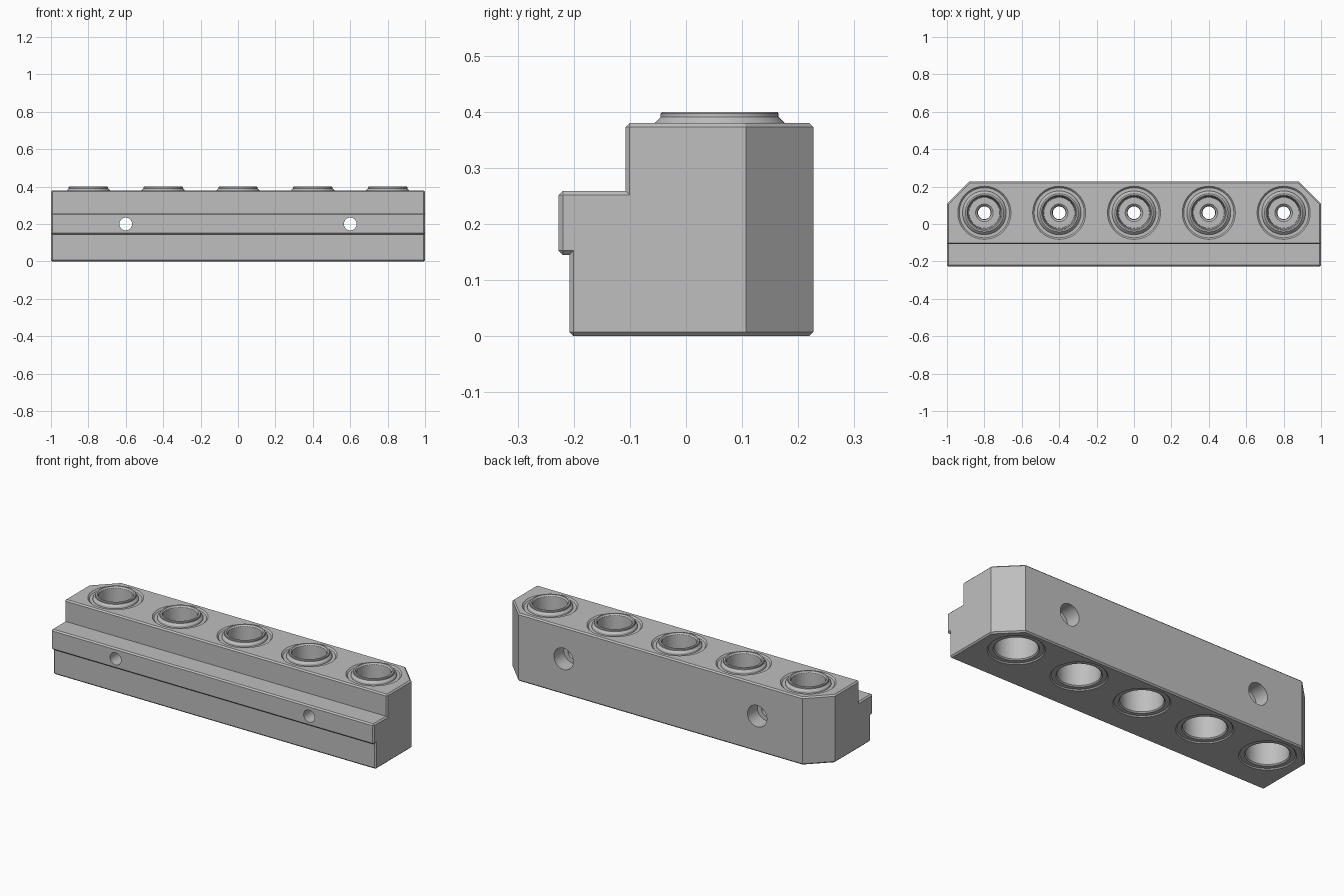
import bpy, bmesh, math
from mathutils import Matrix, Vector

if "Cube" in bpy.data.objects:
    bpy.data.objects.remove(bpy.data.objects["Cube"])

grey = bpy.data.materials.new("machined grey")
grey.use_nodes = True
grey.diffuse_color = (0.52, 0.52, 0.52, 1)
grey.node_tree.nodes["Principled BSDF"].inputs["Base Color"].default_value = grey.diffuse_color


def make_object(name, bm):
    bmesh.ops.recalc_face_normals(bm, faces=bm.faces)
    mesh = bpy.data.meshes.new(name)
    bm.to_mesh(mesh)
    bm.free()
    mesh.materials.append(grey)
    ob = bpy.data.objects.new(name, mesh)
    bpy.context.collection.objects.link(ob)
    return ob


def lathe(bm, profile, matrix, closed=False, steps=48):
    """Revolve (radius, height) points round z; open profiles start and end on the axis."""
    pts = profile + profile[:1] if closed else profile
    verts = [bm.verts.new((r, 0, z)) for r, z in pts]
    edges = [bm.edges.new(pair) for pair in zip(verts, verts[1:])]
    before = set(bm.verts) - set(verts)
    bmesh.ops.spin(bm, geom=verts + edges, cent=(0, 0, 0), axis=(0, 0, 1),
                   angle=math.tau, steps=steps, use_merge=False)
    new = [v for v in bm.verts if v not in before]
    bmesh.ops.remove_doubles(bm, verts=new, dist=0.0001)
    new = [v for v in bm.verts if v not in before]
    bmesh.ops.transform(bm, matrix=matrix, verts=new)


def smooth(ob):
    bpy.ops.object.select_all(action='DESELECT')
    ob.select_set(True)
    bpy.context.view_layer.objects.active = ob
    bpy.ops.object.shade_smooth_by_angle(angle=math.radians(25))


# Body: stepped section extruded along x
section = [(-0.208, 0), (0.227, 0), (0.227, 0.38), (-0.108, 0.38),
           (-0.108, 0.259), (-0.227, 0.259), (-0.227, 0.145), (-0.208, 0.145)]
bm = bmesh.new()
end = bm.faces.new([bm.verts.new((-1, y, z)) for y, z in section])
ext = bmesh.ops.extrude_face_region(bm, geom=[end])
bmesh.ops.translate(bm, vec=(2, 0, 0),
                    verts=[g for g in ext["geom"] if isinstance(g, bmesh.types.BMVert)])
bmesh.ops.recalc_face_normals(bm, faces=bm.faces)

# Rear corners cut at 45 degrees
for side in (-1, 1):
    cut = bmesh.ops.bisect_plane(bm, geom=bm.verts[:] + bm.edges[:] + bm.faces[:],
                                 plane_co=(side, 0.107, 0), plane_no=(side, 1, 0), clear_outer=True)
    bmesh.ops.holes_fill(bm, edges=[e for e in cut["geom_cut"] if isinstance(e, bmesh.types.BMEdge)])
bmesh.ops.recalc_face_normals(bm, faces=bm.faces)

# Small chamfer on every square outer edge
outer = [e for e in bm.edges if e.is_manifold and e.calc_face_angle_signed() > 1]
bmesh.ops.bevel(bm, geom=outer, offset=0.0075, segments=1, profile=0.5, affect='EDGES')
body = make_object("body", bm)

# Cutter for sockets and the counterbored mounting holes
cut = bmesh.new()
hole_x = [-0.8 + 0.4 * i for i in range(5)]
bore = [(0, -0.05), (0.15, -0.05), (0.142, 0), (0.134, 0.008),
        (0.134, 0.372), (0.142, 0.38), (0.15, 0.43), (0, 0.43)]
for x in hole_x:
    lathe(cut, bore, Matrix.Translation((x, 0.06, 0)))
screw = [(0, -0.3), (0.034, -0.3), (0.034, 0.14), (0.06, 0.14), (0.06, 0.3), (0, 0.3)]
for x in (-0.6, 0.6):
    lathe(cut, screw, Matrix.Translation((x, 0, 0.2)) @ Matrix.Rotation(-math.pi / 2, 4, 'X'))
cutter = make_object("hole_cutter", cut)
cutter.hide_render = True
cutter.hide_set(True)
mod = body.modifiers.new("holes", 'BOOLEAN')
mod.object = cutter
mod.solver = 'EXACT'
bpy.context.view_layer.objects.active = body
bpy.ops.object.modifier_apply(modifier=mod.name)
bpy.data.objects.remove(cutter)
smooth(body)

# Socket inserts: raised rim on top, wide bore below, narrow channel between
insert = [(0.136, 0.006), (0.136, 0.372), (0.117, 0.372), (0.115, 0.381), (0.105, 0.391),
          (0.105, 0.397), (0.102, 0.4), (0.094, 0.4), (0.088, 0.392), (0.082, 0.22),
          (0.047, 0.22), (0.036, 0.21), (0.034, 0.18), (0.108, 0.18), (0.108, 0.012), (0.114, 0.006)]
for i, x in enumerate(hole_x):
    bm = bmesh.new()
    lathe(bm, insert, Matrix.Translation((x, 0.06, 0)), closed=True)
    smooth(make_object(f"socket_insert_{i + 1}", bm))
